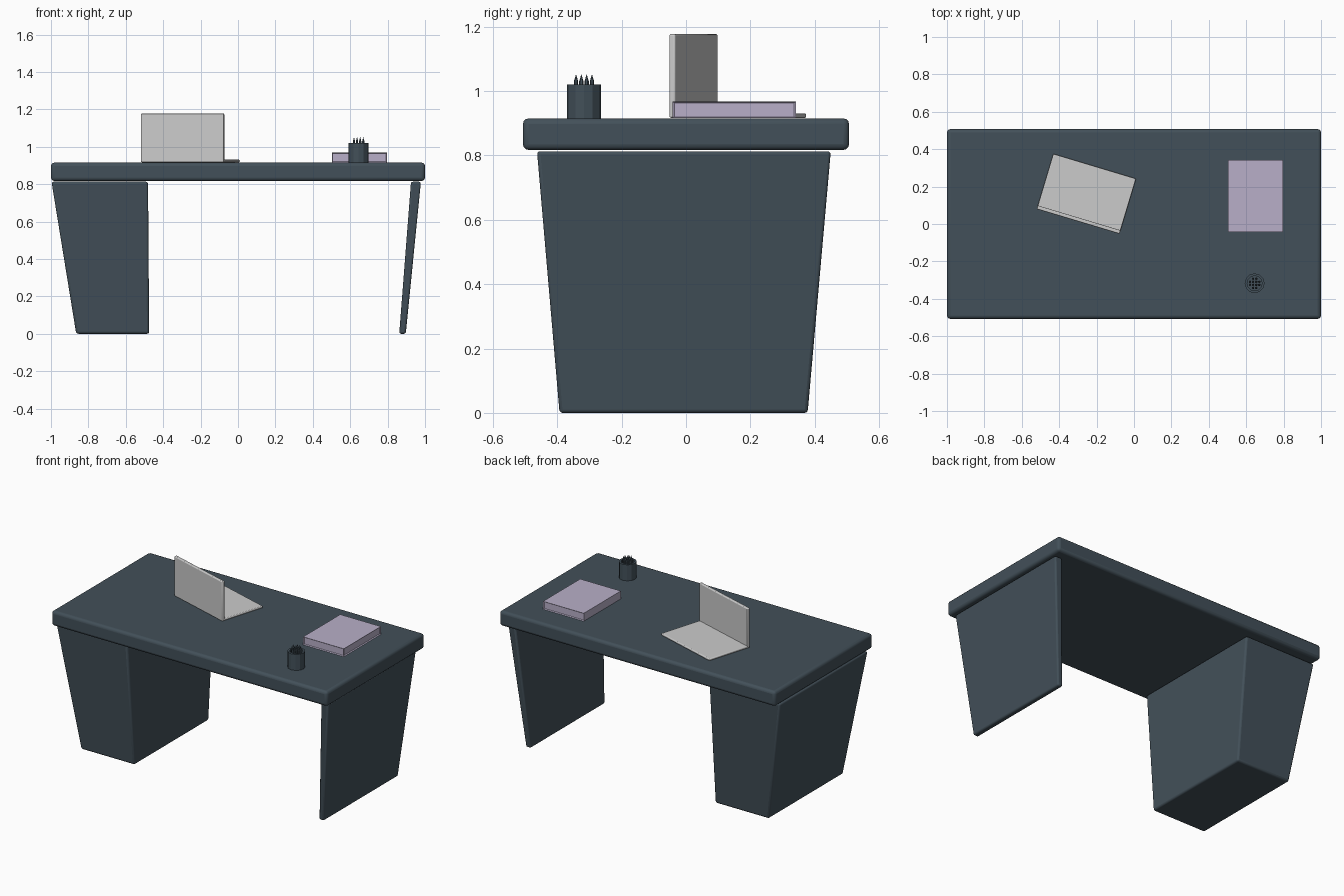
import bpy, bmesh, math
from mathutils import Matrix, Vector

if "Cube" in bpy.data.objects:
    bpy.data.objects.remove(bpy.data.objects["Cube"])


def material(name, rgb):
    m = bpy.data.materials.new(name)
    m.diffuse_color = (*rgb, 1)
    m.use_nodes = True
    m.node_tree.nodes["Principled BSDF"].inputs["Base Color"].default_value = m.diffuse_color
    return m


SLATE = material("slate", (0.055, 0.08, 0.1))
LILAC = material("lilac", (0.48, 0.43, 0.58))


def finish(bm, name, mat=None, bevel=0, smooth=True):
    bmesh.ops.recalc_face_normals(bm, faces=bm.faces)
    me = bpy.data.meshes.new(name)
    bm.to_mesh(me)
    bm.free()
    ob = bpy.data.objects.new(name, me)
    bpy.context.collection.objects.link(ob)
    if mat:
        me.materials.append(mat)
    if bevel:
        b = ob.modifiers.new("bevel", 'BEVEL')
        b.width, b.segments = bevel, 3
    if smooth:
        bpy.ops.object.select_all(action='DESELECT')
        ob.select_set(True)
        bpy.context.view_layer.objects.active = ob
        bpy.ops.object.shade_smooth_by_angle(angle=math.radians(35))
    return ob


def block(bottom, top, z0, z1):
    """Box whose bottom and top rectangles (x0, x1, y0, y1) may differ."""
    bm = bmesh.new()
    bmesh.ops.create_cube(bm, size=1)
    for v in bm.verts:
        r = top if v.co.z > 0 else bottom
        v.co = (r[v.co.x > 0], r[2 + (v.co.y > 0)], z1 if v.co.z > 0 else z0)
    return bm


# Desk top
slab = (-1, 1, -0.507, 0.507)
finish(block(slab, slab, 0.817, 0.915), "desk_top", SLATE, 0.018)

# Tapered pedestal on the left, slanted panel leg on the right
finish(block((-0.865, -0.475, -0.393, 0.378), (-0.997, -0.481, -0.463, 0.45), 0, 0.813),
       "left_pedestal", SLATE, 0.012)
finish(block((0.862, 0.897, -0.393, 0.378), (0.925, 0.978, -0.463, 0.45), 0, 0.813),
       "right_panel_leg", SLATE, 0.01)

# Laptop, hinged along its front edge and turned on the desk
place = Matrix.Translation((-0.52, 0.08, 0.917)) @ Matrix.Rotation(math.radians(-16.7), 4, 'Z')
keys, lid = (0, 0.462, 0, 0.308), (0, 0.462, 0, 0.02)
for name, rect, z0, z1 in (("laptop_base", keys, 0, 0.014), ("laptop_screen", lid, 0.004, 0.26)):
    finish(block(rect, rect, z0, z1), name, None, 0.005).matrix_world = place

# Book: page edges recessed on three sides, spine on the left
rect = (0.502, 0.797, -0.042, 0.342)
bm = block(rect, rect, 0.916, 0.968)
bm.normal_update()
edges = [f for f in bm.faces if f.normal.x > 0.5 or abs(f.normal.y) > 0.5]
bmesh.ops.inset_individual(bm, faces=edges, thickness=0.006)
for f in edges:
    bmesh.ops.translate(bm, verts=f.verts, vec=f.normal * -0.006)
finish(bm, "book", LILAC, smooth=False)

# Hollow pencil cup: twelve-sided profile spun around its axis
CUP = Vector((0.645, -0.317, 0.915))
bm = bmesh.new()
profile = [(0, 0), (0.053, 0), (0.053, 0.105), (0.040, 0.105), (0.040, 0.01), (0, 0.01)]
pts = [bm.verts.new(CUP + Vector((r, 0, z))) for r, z in profile]
lines = [bm.edges.new(p) for p in zip(pts, pts[1:])]
bmesh.ops.spin(bm, geom=pts + lines, cent=CUP, axis=(0, 0, 1), angle=math.tau, steps=12)
bmesh.ops.remove_doubles(bm, verts=bm.verts, dist=1e-4)
finish(bm, "pencil_cup", SLATE, smooth=False)

# Pencils in a four by four grid without the corners
bm = bmesh.new()
for i in range(4):
    for j in range(4):
        if i in (0, 3) and j in (0, 3):
            continue
        x, y = (i - 1.5) * 0.0165, (j - 1.5) * 0.0165
        for r2, z0, z1 in ((0.0068, 0.01, 0.115), (0.0005, 0.115, 0.136)):
            bmesh.ops.create_cone(
                bm, cap_ends=True, segments=6, radius1=0.0068, radius2=r2, depth=z1 - z0,
                matrix=Matrix.Translation(CUP + Vector((x, y, (z0 + z1) / 2))))
finish(bm, "pencils", SLATE, smooth=False)
